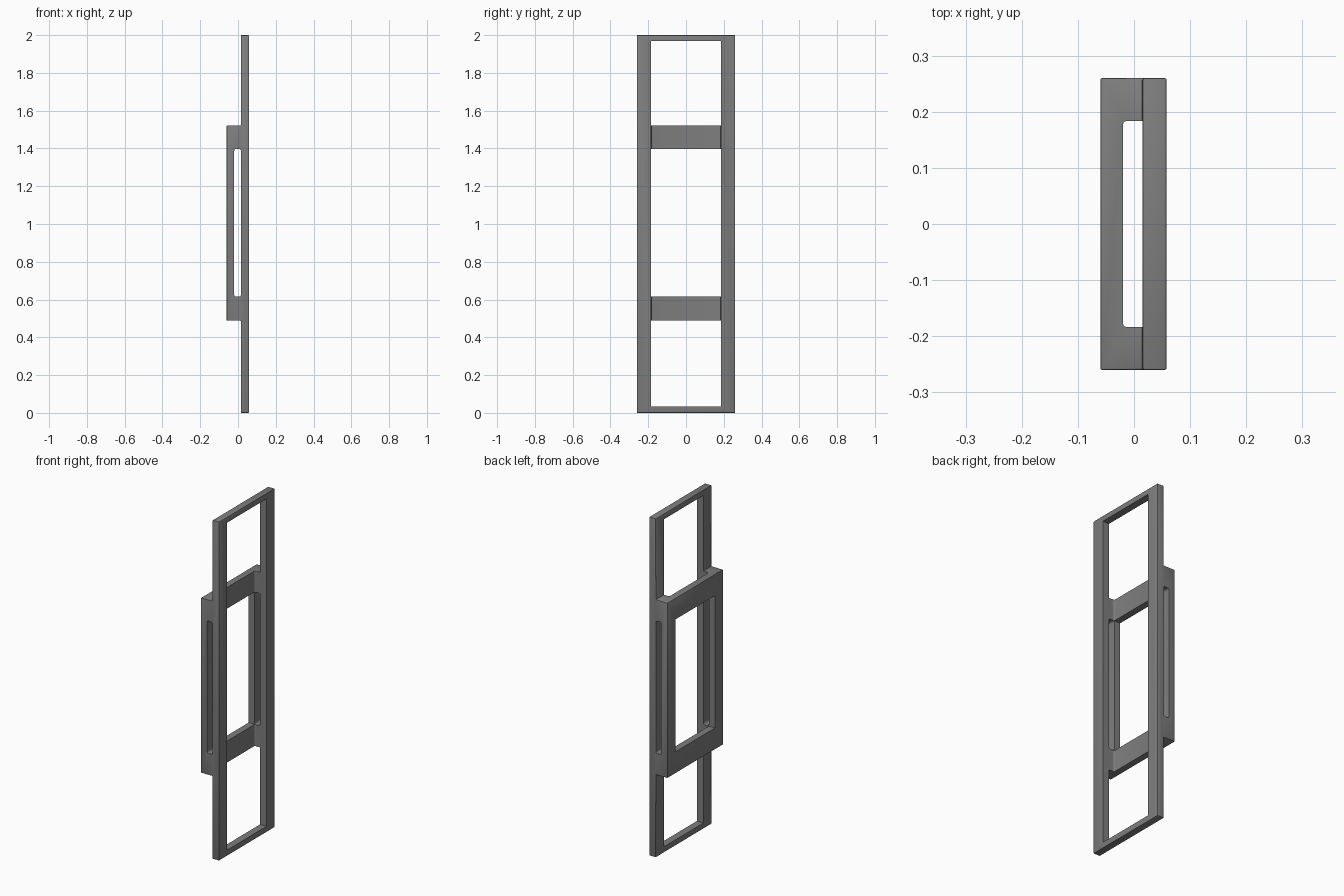
import bpy, bmesh

if "Cube" in bpy.data.objects:
    bpy.data.objects.remove(bpy.data.objects["Cube"])

grey = bpy.data.materials.new("mid grey")
grey.diffuse_color = (0.21, 0.21, 0.21, 1)
grey.use_nodes = True
grey.node_tree.nodes["Principled BSDF"].inputs["Base Color"].default_value = grey.diffuse_color


def prism(name, points, to3d, depth):
    """Extrude a flat outline along the axis that to3d leaves free."""
    bm = bmesh.new()
    low = [bm.verts.new(to3d(p, depth[0])) for p in points]
    high = [bm.verts.new(to3d(p, depth[1])) for p in points]
    n = len(points)
    bm.faces.new(low)
    bm.faces.new(high[::-1])
    for i in range(n):
        j = (i + 1) % n
        bm.faces.new((low[j], low[i], high[i], high[j]))
    bmesh.ops.recalc_face_normals(bm, faces=bm.faces)
    me = bpy.data.meshes.new(name)
    bm.to_mesh(me)
    bm.free()
    ob = bpy.data.objects.new(name, me)
    bpy.context.collection.objects.link(ob)
    me.materials.append(grey)
    return ob


def box(name, x, y, z):
    pts = [(x[0], y[0]), (x[1], y[0]), (x[1], y[1]), (x[0], y[1])]
    return prism(name, pts, lambda p, d: (p[0], p[1], d), z)


def round_edges(ob, radius, test, segments=4):
    """Fillet the straight edges chosen by test(a, b)."""
    bm = bmesh.new()
    bm.from_mesh(ob.data)
    edges = [e for e in bm.edges if test(e.verts[0].co, e.verts[1].co)]
    bmesh.ops.bevel(bm, geom=edges, offset=radius, segments=segments,
                    profile=0.5, affect='EDGES')
    bm.to_mesh(ob.data)
    bm.free()


def cut(target, cutter):
    cutter.hide_render = True
    cutter.hide_viewport = False
    mod = target.modifiers.new(cutter.name, 'BOOLEAN')
    mod.operation = 'DIFFERENCE'
    mod.solver = 'EXACT'
    mod.object = cutter
    bpy.context.view_layer.objects.active = target
    bpy.ops.object.modifier_apply(modifier=mod.name)
    bpy.data.objects.remove(cutter)


# stepped side outline: tall front frame with shorter rear frame behind it
outline = [(0.058, 0), (0.058, 2), (0.0155, 2), (0.0155, 1.522),
           (-0.06, 1.522), (-0.06, 0.488), (0.0155, 0.488), (0.0155, 0)]
frame = prism("double_frame", outline, lambda p, d: (p[0], d, p[1]), (-0.26, 0.26))
round_edges(frame, 0.003, lambda a, b: True, 2)

# tall front opening and the channel between the two frames
channel = box("channel_cutter", (-0.02, 0.2), (-0.184, 0.184), (0.034, 1.968))
round_edges(channel, 0.008,
            lambda a, b: a.x < 0 and b.x < 0 and abs(a.z - b.z) > 1)
cut(frame, channel)

# opening of the rear frame
cut(frame, box("rear_opening_cutter", (-0.2, 0.005), (-0.184, 0.184), (0.615, 1.397)))

# rounded slot through both sides
slot = box("slot_cutter", (-0.02, 0.0155), (-0.4, 0.4), (0.615, 1.397))
round_edges(slot, 0.01, lambda a, b: abs(a.y - b.y) > 0.5)
cut(frame, slot)

# smooth the small fillets, keep the corners sharp
bpy.ops.object.select_all(action='DESELECT')
frame.select_set(True)
bpy.context.view_layer.objects.active = frame
bpy.ops.object.shade_smooth_by_angle(angle=0.6)
